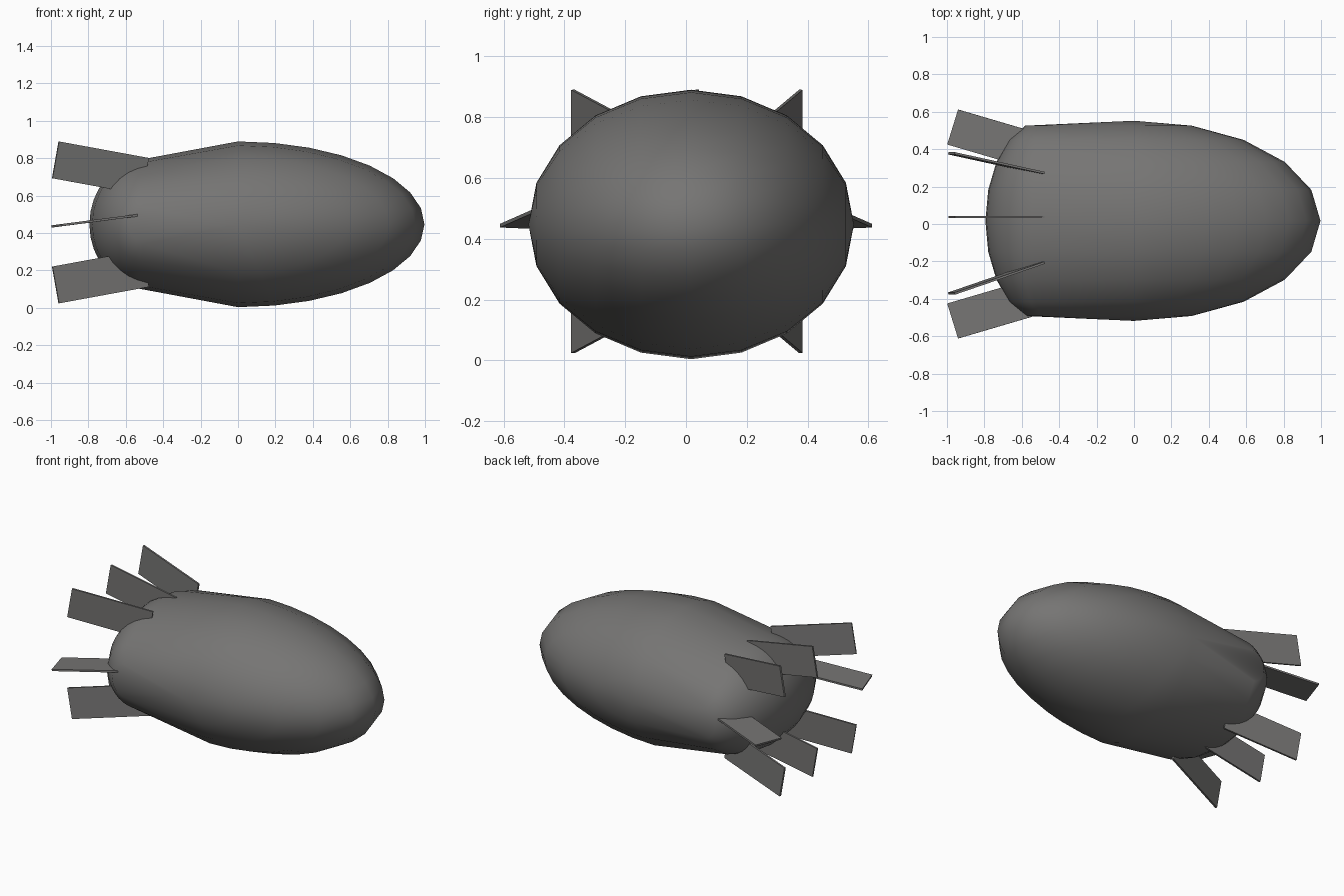
import bpy
import bmesh
import math
from mathutils import Matrix, Vector

cube = bpy.data.objects.get("Cube")
if cube:
    bpy.data.objects.remove(cube, do_unlink=True)


def make_material(name, colour):
    mat = bpy.data.materials.new(name)
    mat.use_nodes = True
    mat.diffuse_color = colour
    mat.node_tree.nodes["Principled BSDF"].inputs["Base Color"].default_value = colour
    return mat


def add_object(name, bm, mat, smooth):
    bmesh.ops.recalc_face_normals(bm, faces=bm.faces[:])
    for face in bm.faces:
        face.smooth = smooth
    mesh = bpy.data.meshes.new(name)
    bm.to_mesh(mesh)
    bm.free()
    mesh.materials.append(mat)
    obj = bpy.data.objects.new(name, mesh)
    bpy.context.collection.objects.link(obj)
    return obj


grey = make_material("dark_grey", (0.18, 0.177, 0.173, 1))

# Hull: a sphere with side poles, its rear half flattened and pushed back
bm = bmesh.new()
bmesh.ops.create_uvsphere(bm, u_segments=32, v_segments=10, radius=1,
                          matrix=Matrix.Rotation(math.pi / 2, 4, "X"))
for v in bm.verts:
    if v.co.x < -0.001:
        v.co.x = v.co.x * 0.31 - 0.487
        v.co.z *= 0.785
    v.co = Vector((v.co.x * 0.997, v.co.y * 0.535 + 0.017, v.co.z * 0.443 + 0.447))
add_object("hull", bm, grey, True)


def add_fin(name, corner, length, width, thickness=0.012):
    """Thin slab from its outer rear corner, along length and width."""
    corner, length, width = Vector(corner), Vector(length), Vector(width)
    half = length.cross(width).normalized() * thickness / 2
    bm = bmesh.new()
    outline = [corner, corner + length, corner + length + width, corner + width]
    lower = [bm.verts.new(p - half) for p in outline]
    upper = [bm.verts.new(p + half) for p in outline]
    bm.faces.new(lower)
    bm.faces.new(upper)
    for i in range(4):
        j = (i + 1) % 4
        bm.faces.new((lower[i], lower[j], upper[j], upper[i]))
    add_object(name, bm, grey, False)


# Upright fins: three above and three below, splayed outward to the rear
for level, side in (("upper", 1), ("lower", -1)):
    middle = 0.457
    for place, y, inward in (("front", -0.372, 0.165), ("middle", 0.037, 0), ("back", 0.378, -0.105)):
        add_fin(f"{level}_{place}_fin", (-0.958, y, middle + side * 0.433),
                (0.48, inward, -side * 0.088), (-0.035, 0, -side * 0.197))

# Flat fins on both sides
for place, side in (("front", -1), ("back", 1)):
    add_fin(f"{place}_side_fin", (-0.94, side * 0.612, 0.443),
            (0.51, -side * 0.15, 0.066), (-0.058, -side * 0.187, -0.008))
